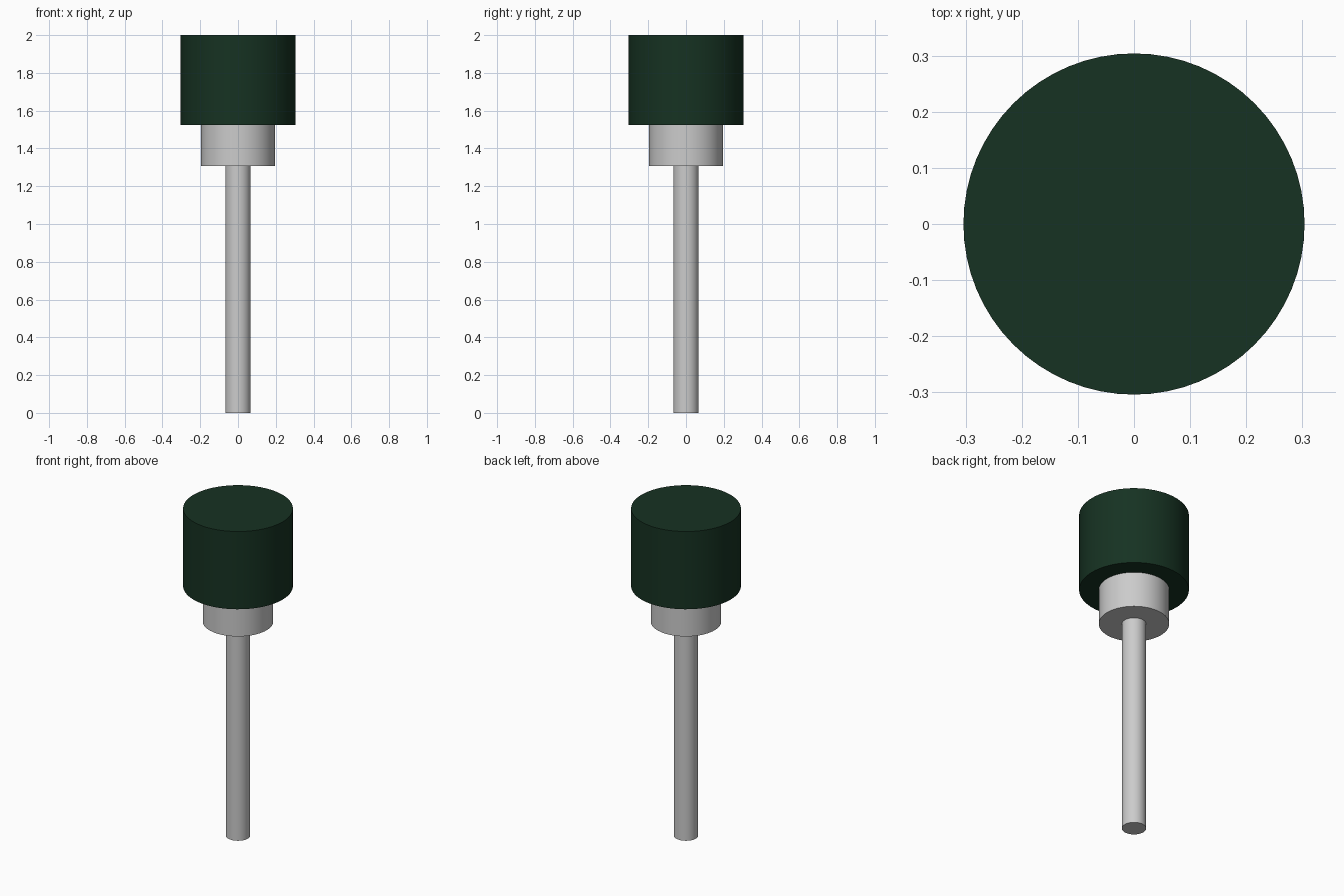
import bpy
import math

if "Cube" in bpy.data.objects:
    bpy.data.objects.remove(bpy.data.objects["Cube"])


def cylinder(name, radius, z0, z1, sides=64):
    bpy.ops.mesh.primitive_cylinder_add(
        vertices=sides, radius=radius, depth=z1 - z0,
        location=(0, 0, (z0 + z1) / 2))
    ob = bpy.context.object
    ob.name = name
    bpy.ops.object.shade_smooth_by_angle(angle=math.radians(30))
    return ob


# Thin shaft standing on the ground
cylinder("shaft", 0.067, 0.0, 1.308)

# Wider collar between shaft and head
cylinder("collar", 0.195, 1.308, 1.525)

# Dark green head on top
head = cylinder("head", 0.304, 1.525, 2.0)
green = bpy.data.materials.new("dark_green")
green.diffuse_color = (0.008, 0.032, 0.016, 1.0)
green.use_nodes = True
green.node_tree.nodes["Principled BSDF"].inputs["Base Color"].default_value = green.diffuse_color
head.data.materials.append(green)
